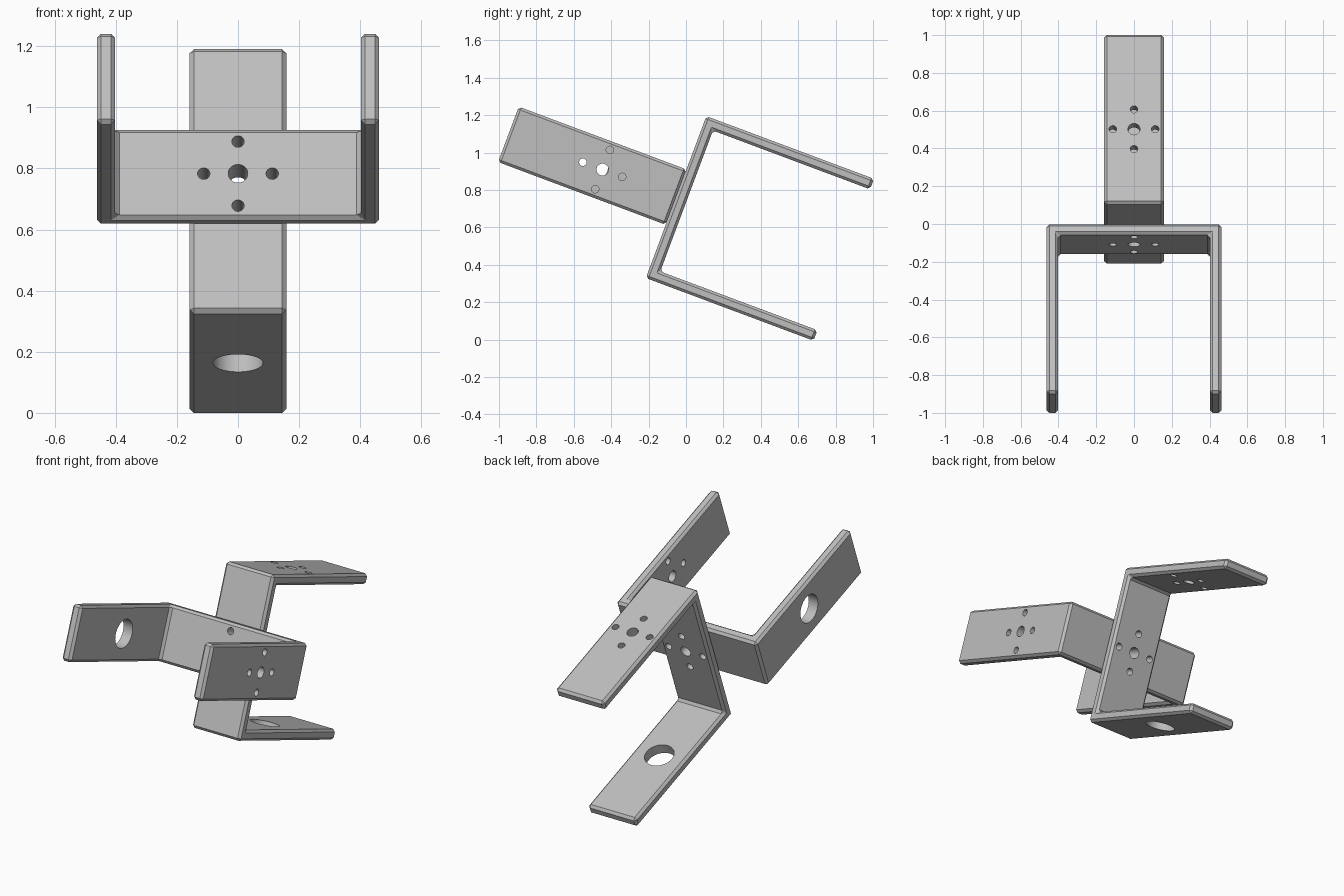
import bpy, bmesh, math
from mathutils import Matrix, Vector

cube = bpy.data.objects.get("Cube")
if cube:
    bpy.data.objects.remove(cube)

HALF = 0.462      # half the outer span between the arms
LENGTH = 0.957    # arm length from the back face
WIDTH = 0.316     # strip width
THICK = 0.06      # strip thickness
CHAMFER = 0.014
PATTERN_AT, BIG_AT = 0.42, 0.475
BOLT_OFFSET = 0.112
CENTRE = Vector((0, -0.053, 0.762))
TILT = Matrix.Rotation(math.radians(-20.5), 4, 'X')

grey = bpy.data.materials.new("plain_grey")
grey.use_nodes = True
colour = (0.52, 0.52, 0.52, 1)
grey.diffuse_color = colour
grey.node_tree.nodes["Principled BSDF"].inputs["Base Color"].default_value = colour


def make_object(name, bm):
    bmesh.ops.recalc_face_normals(bm, faces=bm.faces[:])
    mesh = bpy.data.meshes.new(name)
    bm.to_mesh(mesh)
    bm.free()
    mesh.materials.append(grey)
    obj = bpy.data.objects.new(name, mesh)
    bpy.context.collection.objects.link(obj)
    return obj


def drill(bm, centre, radius, along_y=False):
    turn = Matrix.Rotation(math.pi / 2, 4, 'X') if along_y else Matrix()
    bmesh.ops.create_cone(bm, cap_ends=True, segments=32, radius1=radius, radius2=radius,
                          depth=0.2, matrix=Matrix.Translation(centre) @ turn)


def bolt_pattern(bm, centre, across, along_y=False):
    drill(bm, centre, 0.032, along_y)
    for direction in (Vector((1, 0, 0)), across):
        for side in (-1, 1):
            drill(bm, centre + direction * BOLT_OFFSET * side, 0.02, along_y)


def bracket(name, facing):
    # U-shaped strip opening toward +y, extruded across x
    inner = HALF - THICK
    outline = [(0, -HALF), (LENGTH, -HALF), (LENGTH, -inner), (THICK, -inner),
               (THICK, inner), (LENGTH, inner), (LENGTH, HALF), (0, HALF)]
    bm = bmesh.new()
    face = bm.faces.new([bm.verts.new((-WIDTH / 2, y, z)) for y, z in outline])
    strip = bmesh.ops.extrude_face_region(bm, geom=[face])
    moved = [v for v in strip["geom"] if isinstance(v, bmesh.types.BMVert)]
    bmesh.ops.translate(bm, verts=moved, vec=(WIDTH, 0, 0))
    obj = make_object(name, bm)

    # Bolt holes in the back and one arm, a large bore in the other arm
    holes = bmesh.new()
    middle = HALF - THICK / 2
    bolt_pattern(holes, Vector((0, THICK / 2, 0)), Vector((0, 0, 1)), True)
    bolt_pattern(holes, Vector((0, PATTERN_AT, middle)), Vector((0, 1, 0)))
    drill(holes, Vector((0, BIG_AT, -middle)), 0.082)
    cutter = make_object(name + "_cutter", holes)
    cutter.hide_render = True

    bevel = obj.modifiers.new("chamfer", 'BEVEL')
    bevel.width = CHAMFER
    bevel.segments = 1
    bevel.limit_method = 'ANGLE'
    cut = obj.modifiers.new("holes", 'BOOLEAN')
    cut.operation = 'DIFFERENCE'
    cut.solver = 'EXACT'
    cut.object = cutter

    # Bake the cuts, then drop the cutter
    bpy.ops.object.select_all(action='DESELECT')
    bpy.context.view_layer.objects.active = obj
    obj.select_set(True)
    bpy.ops.object.modifier_apply(modifier=bevel.name)
    bpy.ops.object.modifier_apply(modifier=cut.name)
    bpy.data.objects.remove(cutter)
    bpy.ops.object.shade_smooth_by_angle(angle=math.radians(30))
    obj.matrix_world = Matrix.Translation(CENTRE) @ TILT @ facing
    return obj


# Rear bracket has upper and lower arms; front bracket has side arms, back to back
bracket("rear_bracket", Matrix())
bracket("front_bracket", Matrix(((0, 0, 1), (0, -1, 0), (1, 0, 0))).to_4x4())
